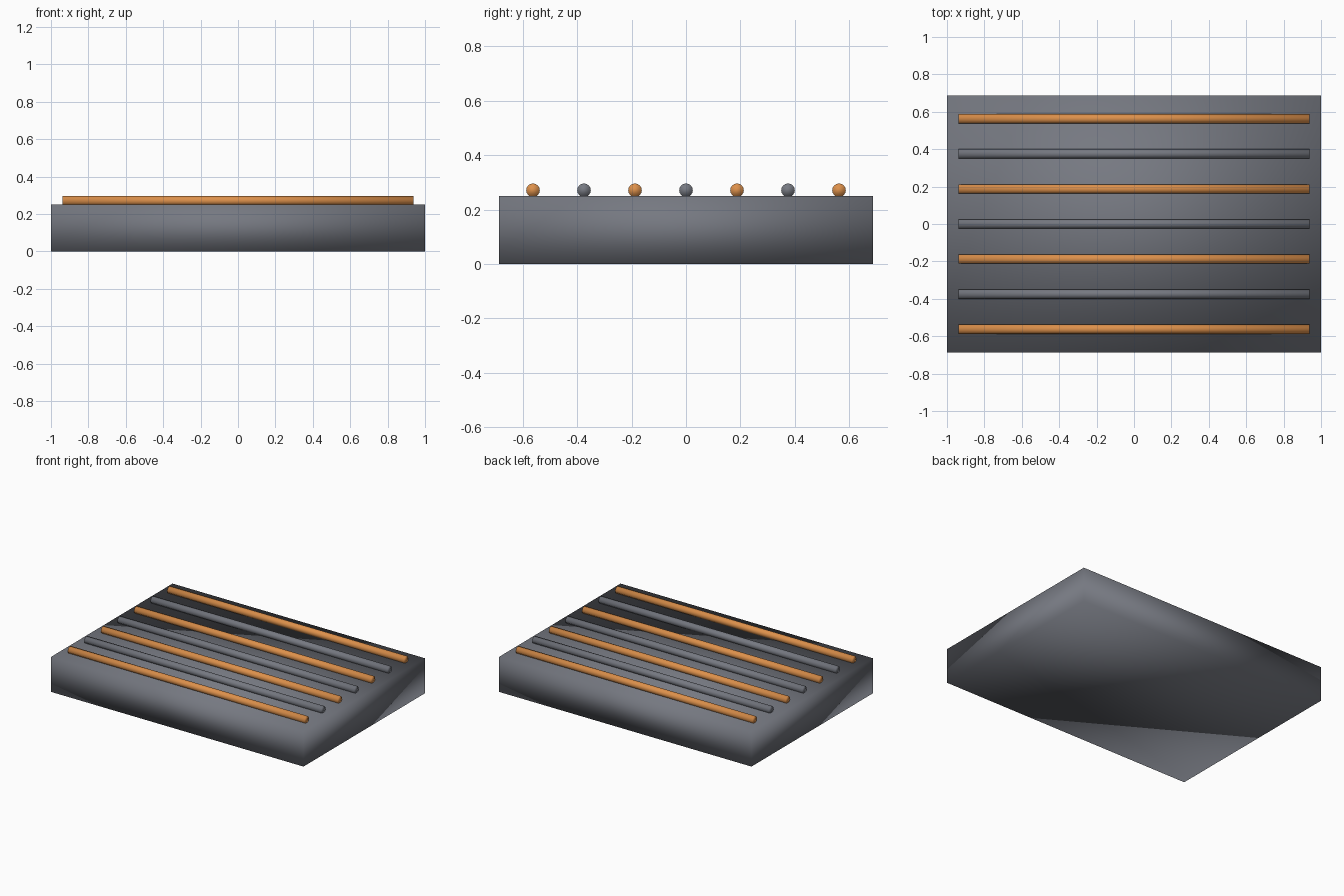
import bpy
from math import pi

cube = bpy.data.objects.get("Cube")
if cube:
    bpy.data.objects.remove(cube, do_unlink=True)


def make_material(name, rgb):
    mat = bpy.data.materials.new(name)
    mat.use_nodes = True
    color = (*rgb, 1)
    mat.diffuse_color = color
    mat.node_tree.nodes["Principled BSDF"].inputs["Base Color"].default_value = color
    return mat


def finish(name, mat):
    obj = bpy.context.object
    obj.name = name
    obj.data.materials.append(mat)
    bpy.ops.object.shade_smooth()
    return obj


slate = make_material("slate grey", (0.18, 0.19, 0.22))
steel = make_material("steel grey", (0.18, 0.19, 0.22))
copper = make_material("copper orange", (0.72, 0.28, 0.07))

# Slab, softly shaded across its corners
LENGTH, DEPTH, HEIGHT = 2.0, 1.375, 0.25
bpy.ops.mesh.primitive_cube_add(size=1, location=(0, 0, HEIGHT / 2))
slab = finish("base_slab", slate)
slab.scale = (LENGTH, DEPTH, HEIGHT)
bpy.ops.object.transform_apply(location=False, rotation=False, scale=True)

# Seven rods lying on the slab, alternating in colour
RADIUS, SPACING = 0.025, 0.1875
for i in range(7):
    bpy.ops.mesh.primitive_cylinder_add(
        vertices=16, radius=RADIUS, depth=1.875,
        location=(0, (i - 3) * SPACING, 0.271), rotation=(0, pi / 2, 0))
    finish(f"rod_{i + 1}", steel if i % 2 else copper)
